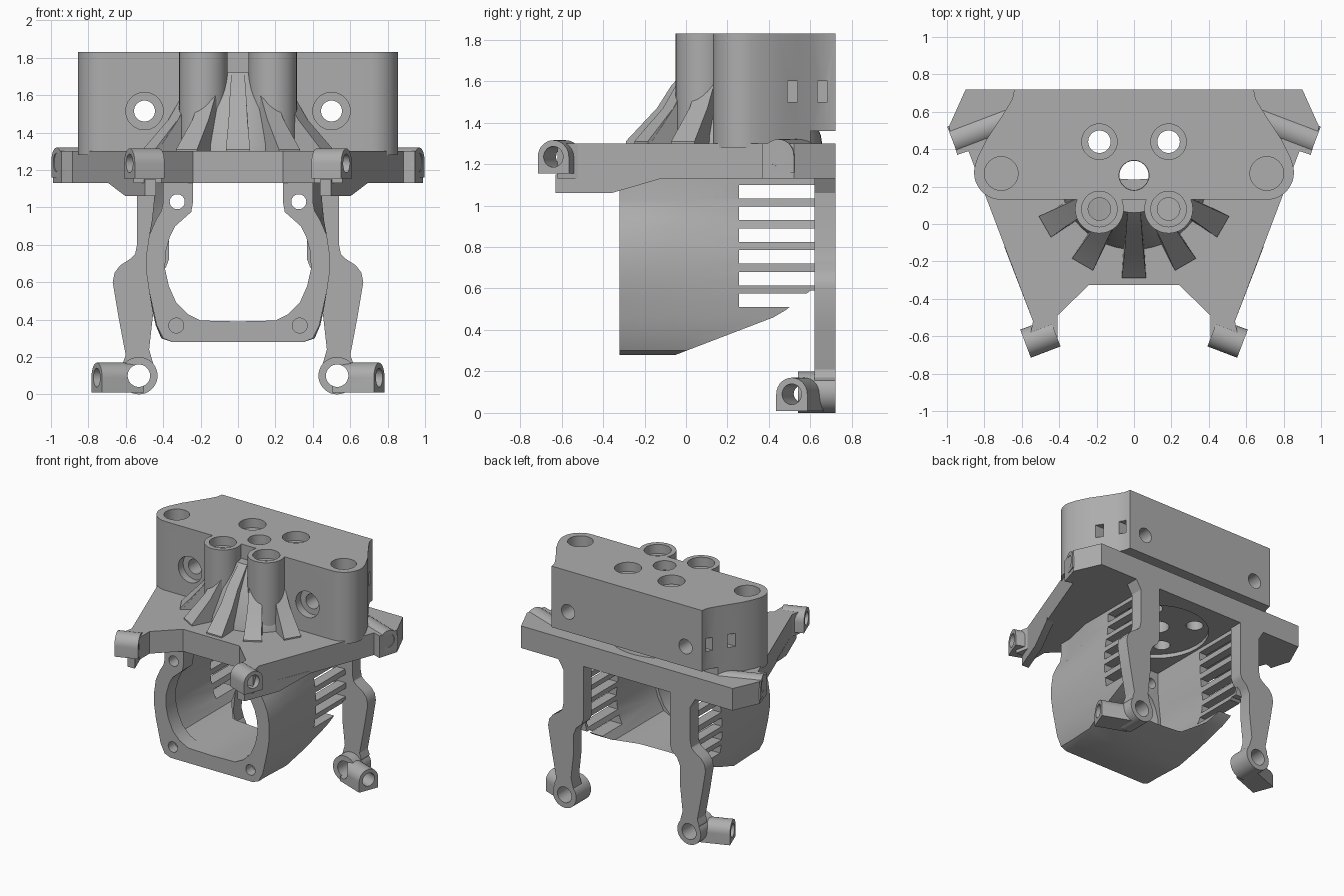
import bpy, bmesh, math
from mathutils import Vector

if "Cube" in bpy.data.objects:
    bpy.data.objects.remove(bpy.data.objects["Cube"])

grey = bpy.data.materials.new("plain_grey")
grey.diffuse_color = (0.42, 0.42, 0.42, 1)
grey.use_nodes = True
grey.node_tree.nodes["Principled BSDF"].inputs["Base Color"].default_value = grey.diffuse_color


def loft(name, rings):
    """Closed solid through rings of 3D points."""
    bm = bmesh.new()
    vs = [[bm.verts.new(p) for p in r] for r in rings]
    n = len(vs[0])
    for a, b in zip(vs, vs[1:]):
        for i in range(n):
            j = (i + 1) % n
            bm.faces.new((a[i], a[j], b[j], b[i]))
    bm.faces.new(vs[0][::-1])
    bm.faces.new(vs[-1])
    bmesh.ops.recalc_face_normals(bm, faces=bm.faces[:])
    me = bpy.data.meshes.new(name)
    bm.to_mesh(me)
    bm.free()
    me.materials.append(grey)
    ob = bpy.data.objects.new(name, me)
    bpy.context.collection.objects.link(ob)
    return ob


def prism(name, pts, axis, a, b):
    """Extrude a 2D outline along x, y or z from a to b."""
    put = {'x': lambda p, t: (t, p[0], p[1]),
           'y': lambda p, t: (p[0], t, p[1]),
           'z': lambda p, t: (p[0], p[1], t)}[axis]
    return loft(name, [[put(p, t) for p in pts] for t in (a, b)])


def bar(name, pts, start, end):
    """Extrude a 2D outline (side, up) between two points."""
    start, end = Vector(start), Vector(end)
    d = (end - start).normalized()
    up = Vector((0, 0, 1)) if abs(d.z) < 0.9 else Vector((0, 1, 0))
    side = d.cross(up).normalized()
    return loft(name, [[o + side * u + up * v for u, v in pts] for o in (start, end)])


def arc(cx, cy, r, a0, a1, n):
    return [(cx + r * math.cos(math.radians(a0 + (a1 - a0) * i / n)),
             cy + r * math.sin(math.radians(a0 + (a1 - a0) * i / n))) for i in range(n + 1)]


def circle(r, n=36):
    return arc(0, 0, r, 0, 360, n)[:-1]


def tube(name, start, end, r):
    return bar(name, circle(r), start, end)


def box(name, x, y, z):
    return prism(name, [(x[0], y[0]), (x[1], y[0]), (x[1], y[1]), (x[0], y[1])], 'z', *z)


def mirrored(half):
    """Complete a right half outline whose first/last points may lie on x = 0."""
    return half + [(-x, v) for x, v in reversed(half) if x > 1e-6]


def cut(ob, cutters):
    for c in cutters:
        m = ob.modifiers.new("cut", 'BOOLEAN')
        m.operation, m.solver, m.object = 'DIFFERENCE', 'EXACT', c
        bpy.context.view_layer.objects.active = ob
        bpy.ops.object.modifier_apply(modifier=m.name)


helpers = []


def helper(ob):
    ob.hide_render = True
    helpers.append(ob)
    return ob


# Vertical bolt holes with counterbores
bolts = []
for x, y in [(-.185, .44), (.185, .44), (-.185, .08), (.185, .08), (0, .26)]:
    big = .08 if x == 0 else .095
    bolts += [helper(tube("bolt_cutter", (x, y, 1.0), (x, y, 1.9), .06 if x else .078)),
              helper(tube("bore_cutter", (x, y, 1.76), (x, y, 1.9), big))]

# Upper mounting block with rounded ends
half = arc(.71, .275, .145, -90, 15, 14) + [(.835, .36), (.79, .45), (.73, .54), (.685, .61), (.65, .67), (.64, .72)]
block = prism("mounting_block", mirrored(half), 'z', 1.28, 1.83)
cuts = list(bolts)
for s in (-1, 1):
    cuts += [helper(tube("end_bolt_cutter", (s * .71, .27, 1.5), (s * .71, .27, 1.9), .09)),
             helper(tube("cross_hole_cutter", (s * .5, 0, 1.515), (s * .5, .9, 1.515), .056)),
             helper(tube("cross_bore_cutter", (s * .5, 0, 1.515), (s * .5, .19, 1.515), .1))]
    for y in (.49, .635):
        cuts.append(helper(box("window_cutter", sorted((s * .56, s * .95)), (y, y + .048), (1.5, 1.6))))
cuts.append(helper(box("slot_cutter", (-1, 1), (.6, .8), (1.2, 1.36))))
cut(block, cuts)

# Front bolt columns
for s in (-1, 1):
    cut(tube("bolt_column", (s * .185, .08, 1.28), (s * .185, .08, 1.83), .13), bolts)

# Central cone with radiating ribs
cone = loft("cone", [[(x * r, .26 + y * r, z) for x, y in circle(1, 48)]
                     for r, z in ((.4, 1.28), (.39, 1.34), (.3, 1.55), (.2, 1.72))])
cut(cone, bolts)
for deg in (-60, -30, 0, 30, 60):
    a = math.radians(deg)
    out, side = Vector((math.sin(a), -math.cos(a), 0)), Vector((math.cos(a), math.sin(a), 0))
    base = Vector((0, .26, 0))
    prof = [(.2, 1.28, .045), (.55, 1.28, .065), (.55, 1.31, .065), (.4, 1.47, .05), (.33, 1.58, .045), (.2, 1.72, .035)]
    rib = loft("rib", [[base + out * r + side * w * s + Vector((0, 0, z)) for r, z, w in prof] for s in (-1, 1)])
    cut(rib, bolts)

# Base plate with arms
half = [(.24, -.325), (.41, -.49), (.41, -.61), (.56, -.62), (.54, -.52), (.885, .39), (.945, .37), (.99, .52), (.9, .72)]
plate = prism("base_plate", mirrored(half), 'z', 1.13, 1.30)
cut(plate, bolts + [helper(tube("recess_cutter", (0, .24, 1.0), (0, .24, 1.16), .37))])

# Lugs: rounded blocks with a bored end, at the arms, back corners and feet
lug = arc(0, 0, .08, 0, 180, 14) + [(-.08, -.08), (.08, -.08)]
for s in (-1, 1):
    axis = Vector((-.935 * s, .355, 0))
    for name, end, length in (("front_lug", (.58, -.64, 1.235), .17),
                              ("back_lug", (.97, .445, 1.24), .32),
                              ("foot_lug", (.755, .51, .09), .24)):
        e = Vector((end[0] * s, end[1], end[2]))
        ob = bar(name, lug, e, e + axis * length)
        k = .9 if name == "front_lug" else .19
        cut(ob, [helper(tube("lug_hole_cutter", e - axis * .1, e + axis * k, .05))])
        if name == "foot_lug":
            cut(ob, [helper(tube("foot_hole_cutter", (s * .53, .3, .1), (s * .53, .9, .1), .06))])

    # Tapered lip below the outer edge of each arm
    edge = [(-.63, 1.15), (-.63, 1.06), (-.36, 1.06), (-.12, 1.13), (-.12, 1.15)]
    loft("arm_lip", [[(s * (.54 + .385 * (y + .52) - w), y, z) for y, z in edge] for w in (0, .06)])

# Cage body: flanged front blending to a box behind
front = [(0, .28), (.35, .28), (.40, .30), (.435, .37), (.455, .46), (.475, .55), (.49, .65), (.49, .75),
         (.475, .85), (.44, .93), (.41, .98), (.40, 1.03), (.40, 1.14), (0, 1.14)]
back = [(0, .28), (.35, .28), (.41, .30), (.44, .37), (.46, .46), (.475, .55), (.485, .65), (.485, .75),
        (.475, .85), (.46, .93), (.455, .98), (.45, 1.03), (.45, 1.14), (0, 1.14)]
cage = loft("cage", [[(x, y, z) for x, z in mirrored(h)]
                     for y, h in ((-.32, front), (-.22, front), (0, back), (.64, back))])
opening = mirrored([(0, .39), (.2, .395), (.27, .43), (.33, .49), (.37, .58), (.39, .67), (.387, .76), (.365, .84),
                    (.335, .90), (.29, .94), (.25, .975), (.24, 1.03), (.24, 1.2)])
inner = mirrored([(0, .392), (.22, .397), (.33, .45), (.38, .54), (.41, .65), (.412, .75), (.40, .85),
                  (.39, .95), (.385, 1.2)])
slope = [(-.05, .2), (-.05, .28), (.42, .46), (.48, .495), (.6, .59), (.8, .6), (.8, .2)]
cuts = [helper(prism("opening_cutter", opening, 'y', -.5, .9)),
        helper(prism("inner_cutter", inner, 'y', -.2, .8)),
        helper(prism("slope_cutter", slope, 'x', -.8, .8))]
for s in (-1, 1):
    cuts += [helper(tube("flange_hole_cutter", (s * .325, -.5, 1.03), (s * .325, -.1, 1.03), .04)),
             helper(tube("flange_hole_cutter", (s * .33, -.5, .368), (s * .33, -.24, .368), .04))]
    for i in range(6):
        z = .51 + i * .105
        cuts.append(helper(box("vent_cutter", sorted((s * .25, s * .7)), (.255, .62), (z, z + .065))))
cut(cage, cuts)

# Legs with ring feet
leg = [(.37, 1.16), (.37, .72), (.385, .68), (.43, .64), (.455, .58), (.455, .42), (.475, .24), (.455, .17), (.46, .1),
       (.6, .1), (.615, .17), (.60, .21), (.61, .26), (.64, .42), (.67, .60), (.66, .65), (.63, .69), (.575, .725),
       (.55, .75), (.54, .80), (.54, 1.06), (.60, 1.16)]
for s in (-1, 1):
    hole = [helper(tube("foot_hole_cutter", (s * .53, .3, .1), (s * .53, .9, .1), .06))]
    cut(prism("leg", [(s * x, z) for x, z in leg], 'y', .62, .72), hole)
    cut(tube("foot_ring", (s * .53, .54, .1), (s * .53, .72, .1), .1), hole)

# Remove helpers, then shade with crisp edges
for h in helpers:
    bpy.data.objects.remove(h)
bpy.ops.object.select_all(action='SELECT')
bpy.ops.object.shade_smooth_by_angle(angle=math.radians(30))
